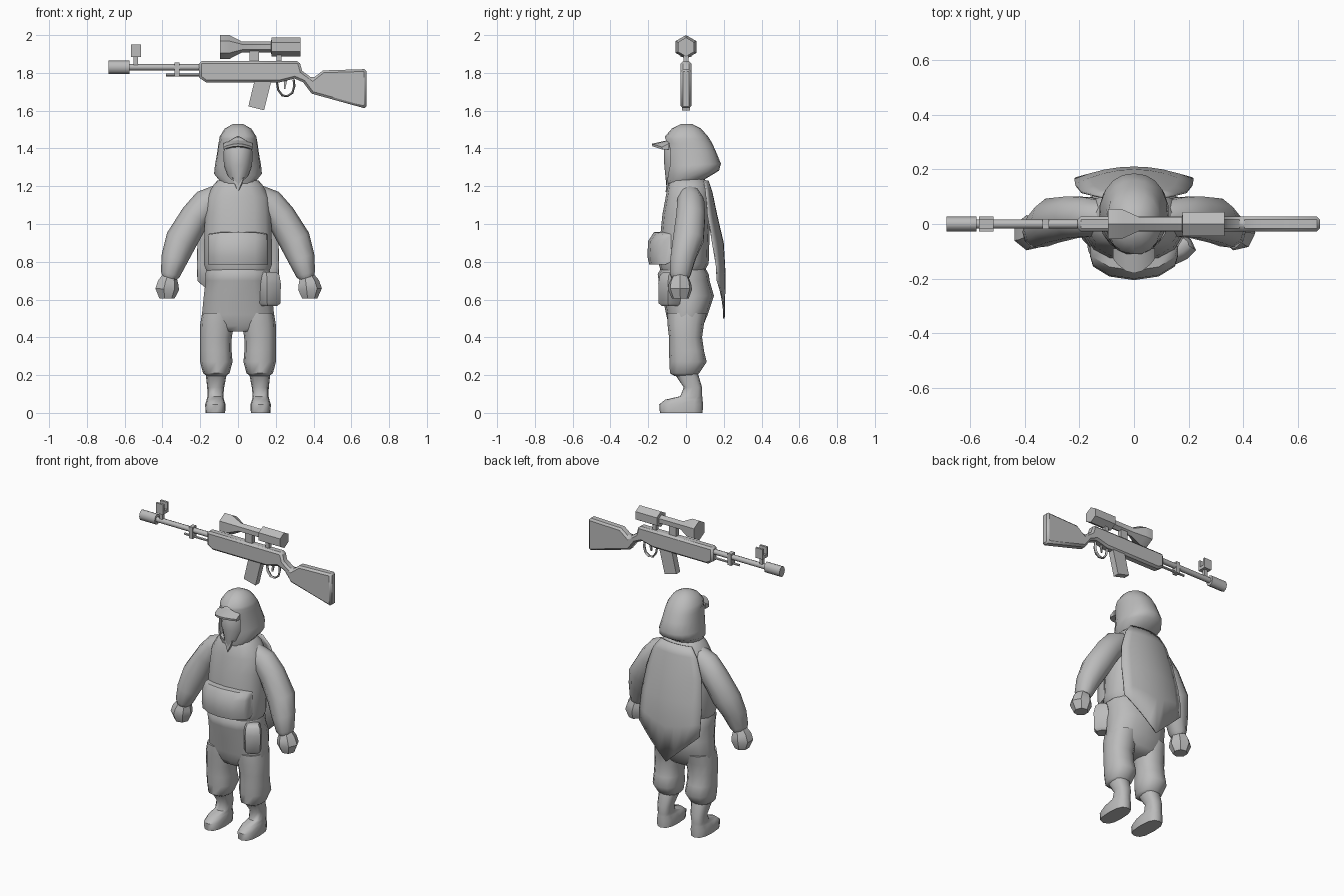
import bpy, bmesh, math
from mathutils import Vector

gray = bpy.data.materials.new("plain_gray")
gray.diffuse_color = (0.5, 0.5, 0.5, 1)


def finish(name, bm, angle=55):
    bmesh.ops.recalc_face_normals(bm, faces=bm.faces)
    me = bpy.data.meshes.new(name)
    bm.to_mesh(me)
    bm.free()
    ob = bpy.data.objects.new(name, me)
    bpy.context.collection.objects.link(ob)
    me.materials.append(gray)
    bpy.ops.object.select_all(action='DESELECT')
    bpy.context.view_layer.objects.active = ob
    ob.select_set(True)
    bpy.ops.object.shade_smooth_by_angle(angle=math.radians(angle))
    return ob


def loft(name, rings, closed=True, caps=True, angle=55):
    bm = bmesh.new()
    vs = [[bm.verts.new(p) for p in r] for r in rings]
    n = len(vs[0])
    for a, b in zip(vs, vs[1:]):
        for i in range(n if closed else n - 1):
            j = (i + 1) % n
            bm.faces.new((a[i], a[j], b[j], b[i]))
    if caps:
        bm.faces.new(vs[0])
        bm.faces.new(vs[-1])
    return finish(name, bm, angle)


def level(z, rx, yf, yb, cx=0, n=14, gap=None, tilt=0, power=1.0):
    """Horizontal oval ring from front y to back y, optionally open at the front."""
    yc, ry, pts = (yf + yb) / 2, (yb - yf) / 2, []
    for i in range(n):
        a = 2 * math.pi * i / n
        if gap is not None:
            g = math.radians(gap)
            a = g + (2 * math.pi - 2 * g) * i / (n - 1)
        s, c = math.sin(a), math.cos(a)
        y = yc - ry * math.copysign(abs(c) ** power, c)
        pts.append((cx + rx * math.copysign(abs(s) ** power, s), y, z + tilt * y))
    return pts


def tube(name, stations, n=10, angle=55):
    """Loft along a bent path in the xz plane: x, y, z, half width, half depth."""
    rings = []
    for i, (x, y, z, rw, rd) in enumerate(stations):
        a, b = stations[max(i - 1, 0)], stations[min(i + 1, len(stations) - 1)]
        t = Vector((b[0] - a[0], 0, b[2] - a[2])).normalized()
        w = Vector((-t.z, 0, t.x))
        rings.append([Vector((x, y, z)) + w * rw * math.cos(k * math.tau / n)
                      + Vector((0, rd * math.sin(k * math.tau / n), 0)) for k in range(n)])
    return loft(name, rings, angle=angle)


def plate(name, outline, half, bevel=0):
    """Side outline in xz, given thickness in y."""
    ob = loft(name, [[(x, y, z) for x, z in outline] for y in (-half, half)], angle=40)
    if bevel:
        m = ob.modifiers.new("bevel", 'BEVEL')
        m.width, m.segments, m.limit_method = bevel, 1, 'ANGLE'
        m.angle_limit = math.radians(60)
    return ob


def box(name, x0, x1, y0, y1, z0, z1):
    return loft(name, [[(x0, y0, z), (x1, y0, z), (x1, y1, z), (x0, y1, z)] for z in (z0, z1)], angle=30)


# Jacket and trousers
loft("jacket", [level(*r, power=.85) for r in (
    (.755, .172, -.135, .10), (.79, .185, -.145, .12), (.95, .182, -.135, .125), (1.05, .178, -.125, .13),
    (1.14, .172, -.108, .13), (1.21, .13, -.095, .12), (1.26, .07, -.07, .08))])
loft("trouser_hips", [level(*r, power=.85) for r in (
    (.43, .14, -.07, .06), (.46, .185, -.09, .09), (.52, .195, -.105, .115), (.62, .185, -.125, .148),
    (.70, .175, -.145, .125), (.735, .178, -.15, .12), (.77, .165, -.13, .10))])

for side, s in (("left", 1), ("right", -1)):
    # Baggy leg gathered above the ankle
    loft(side + "_trouser_leg", [level(z, rx, f, b, s * cx, 12, power=.85) for z, rx, f, b, cx in (
        (.195, .05, -.06, .05, .115), (.21, .07, -.085, .07, .115), (.27, .086, -.088, .11, .115),
        (.33, .083, -.09, .095, .117), (.40, .084, -.09, .085, .117), (.47, .09, -.098, .095, .11),
        (.53, .085, -.10, .11, .105))])
    # Boot
    loft(side + "_boot", [level(z, rx, f, b, s * cx, 12, power=.75) for z, rx, f, b, cx in (
        (0, .052, -.138, .088, .12), (.045, .054, -.142, .09, .12), (.07, .046, -.11, .088, .12),
        (.088, .042, -.03, .086, .12), (.135, .045, -.012, .085, .118), (.22, .058, -.07, .06, .115))])
    # Sleeve and mitten
    tube(side + "_sleeve", [(s * x, y, z, w, d) for x, y, z, w, d in (
        (.10, .02, 1.14, .07, .065), (.165, .025, 1.105, .083, .075), (.225, .025, 1.04, .08, .08),
        (.30, .012, .915, .085, .085), (.335, -.015, .82, .072, .07), (.358, -.03, .735, .052, .058),
        (.364, -.03, .715, .04, .048))])
    tube(side + "_hand", [(s * x, y, z, w, d) for x, y, z, w, d in (
        (.362, -.03, .73, .038, .04), (.372, -.032, .69, .058, .06), (.378, -.032, .655, .066, .066),
        (.378, -.03, .605, .042, .045))], n=7, angle=35)

# Hood, open around the face
hood = loft("hood", [level(z, rx, f, b, n=17, gap=g, tilt=t, power=.9) for z, rx, f, b, g, t in (
    (1.225, .095, -.10, .10, 4, .12), (1.265, .128, -.105, .175, 22, .1), (1.31, .122, -.108, .185, 34, .05),
    (1.38, .11, -.112, .16, 40, 0), (1.425, .104, -.113, .14, 38, 0), (1.45, .1, -.113, .125, 14, 0),
    (1.465, .096, -.11, .115, 0, 0), (1.505, .07, -.075, .08, 0, 0), (1.528, .03, -.03, .035, 0, 0),
    (1.53, .001, -.001, .001, 0, 0))], closed=False, caps=False)
loft("hood_point", [[(-.03, -.1, 1.245), (0, -.108, 1.17), (.03, -.1, 1.245)],
                    [(-.05, -.06, 1.25), (0, -.06, 1.17), (.05, -.06, 1.25)]])
loft("face_mask", [level(*r) for r in (
    (1.18, .015, -.102, 0), (1.24, .055, -.108, .04), (1.31, .074, -.115, .05),
    (1.42, .08, -.118, .05), (1.46, .06, -.08, .04))])
# Cap brim
loft("cap_brim", [[(x, -.09, 1.445 - 3 * x * x), (x, -.18 + 9 * x * x, 1.425 - 3 * x * x),
                   (x, -.178 + 9 * x * x, 1.412 - 3 * x * x), (x, -.09, 1.405 - 2 * x * x)]
                  for x in (-.077, -.06, -.03, 0, .03, .06, .077)], angle=40)

# Pointed cape, bowed outward at the middle
cape_rows = []
for z, w, mid, edge, drop in ((1.23, .11, .12, .10, 0), (1.17, .155, .14, .11, 0), (1.05, .195, .165, .12, 0),
                              (.90, .215, .20, .145, 0), (.78, .218, .21, .165, .05), (.70, .215, .205, .17, .20)):
    cape_rows.append([(w * u, mid + (edge - mid) * u * u, z - drop * (1 - abs(u))) for u in
                      (-1, -.75, -.5, -.25, 0, .25, .5, .75, 1)])
cape = loft("cape", cape_rows, closed=False, caps=False)
cape.modifiers.new("thickness", 'SOLIDIFY').thickness = .008

# Chest pouch wraps the jacket front
loft("chest_pouch", [[(x, -.08, .80), (x, f + .01, .785), (x, f, .83), (x, f + .005, .91),
                      (x, f + .035, .955 - d), (x, -.08, .96 - d)]
                     for x, f, d in ((-.16, -.12, .02), (-.15, -.155, .01), (-.09, -.192, 0), (0, -.205, -.002),
                                     (.09, -.192, 0), (.15, -.155, .01), (.16, -.12, .02))], angle=45)
# Hip pouch
hip = loft("hip_pouch", [level(z, rx, -d, d, n=8, power=.45) for z, rx, d in (
    (-.09, .035, .035), (-.075, .05, .05), (.03, .052, .052), (.075, .048, .042), (.092, .038, .02))], angle=45)
hip.location, hip.rotation_euler = (.165, -.085, .655), (0, 0, math.radians(35))

# Rifle stock and receiver
plate("rifle_stock", [(-.206, 1.862), (.325, 1.862), (.34, 1.81), (.395, 1.77), (.45, 1.813), (.68, 1.82),
                      (.68, 1.61), (.39, 1.69), (.345, 1.75), (.30, 1.77), (.22, 1.75), (-.17, 1.75),
                      (-.206, 1.775)], .028, .012)
# Barrel, muzzle, gas rod and band
tube("barrel", [(-.58, 0, 1.83, .017, .017), (-.19, 0, 1.83, .017, .017)], 8)
tube("muzzle", [(-.685, 0, 1.83, .035, .028), (-.575, 0, 1.83, .035, .028)], 8)
tube("gas_rod", [(-.38, 0, 1.79, .008, .008), (-.19, 0, 1.79, .008, .008)], 6)
box("barrel_band", -.335, -.31, -.018, .018, 1.78, 1.855)
# Front sight with two prongs
box("sight_post", -.552, -.53, -.01, .01, 1.84, 1.895)
box("sight_base", -.566, -.514, -.028, .028, 1.885, 1.905)
for y in (-.028, .014):
    box("sight_prong", -.566, -.514, y, y + .014, 1.90, 1.95)
# Scope and mounts
tube("scope", [(x, 0, 1.937, r, r) for x, r in (
    (-.095, .063), (-.045, .063), (.02, .029), (.175, .029), (.178, .05), (.33, .05))], 6, 35)
box("rear_scope_mount", .205, .23, -.012, .012, 1.855, 1.925)
box("front_scope_mount", .06, .11, -.014, .014, 1.855, 1.925)
# Magazine
plate("magazine", [(.09, 1.77), (.18, 1.77), (.138, 1.602), (.055, 1.623)], .02)
# Trigger guard and trigger
guard = [(.205, 1.755), (.213, 1.71), (.235, 1.68), (.262, 1.677), (.288, 1.695), (.298, 1.73), (.295, 1.765)]
tube("trigger_guard", [(x, 0, z, .006, .012) for x, z in guard], 4, 35)
plate("trigger", [(.245, 1.76), (.26, 1.76), (.25, 1.715), (.243, 1.715)], .005)
